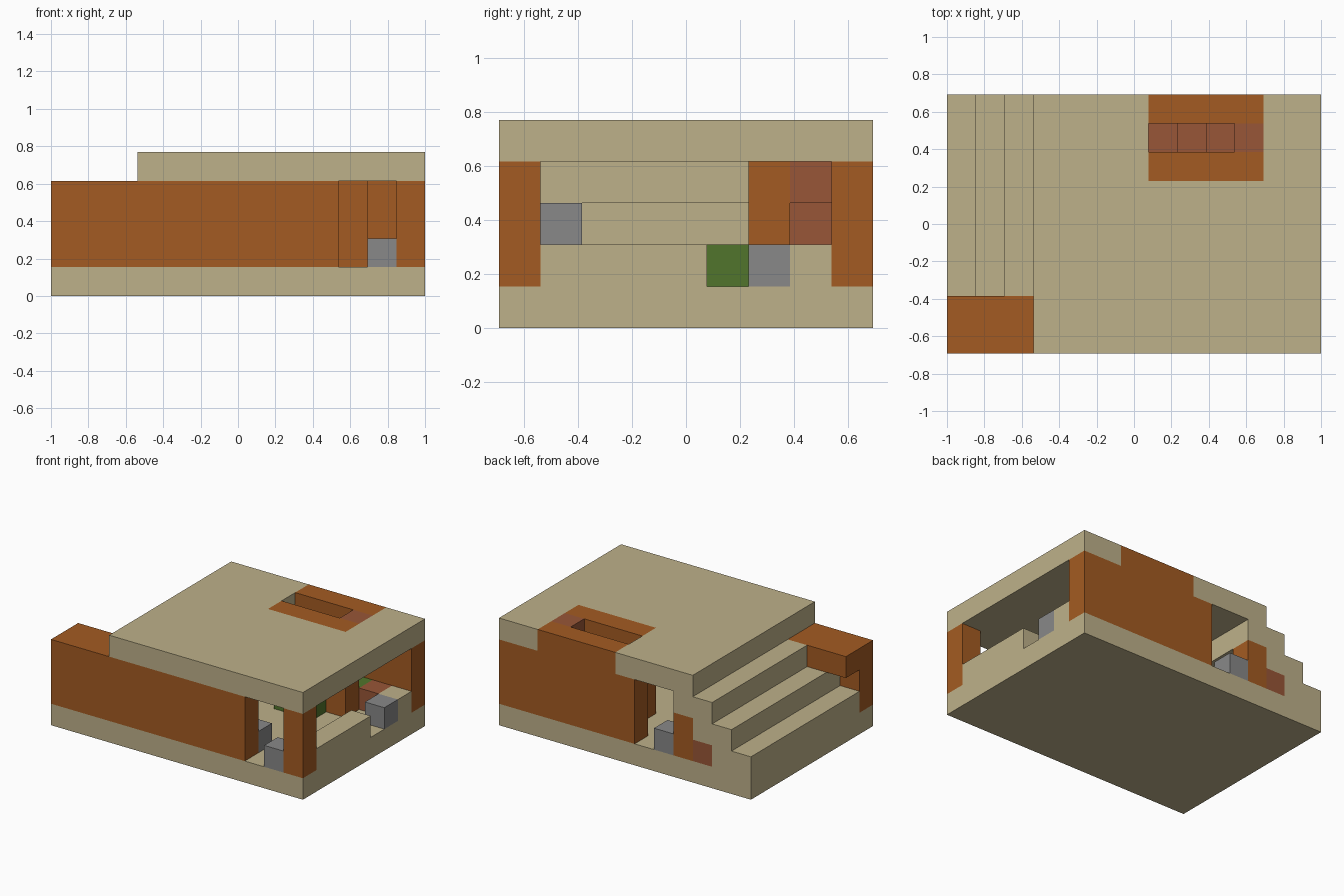
import bpy, bmesh, math
from mathutils import Vector

cube = bpy.data.objects.get("Cube")
if cube:
    bpy.data.objects.remove(cube, do_unlink=True)

U = 2 / 13                          # one block
ORIGIN = Vector((-6.5, -4.5, 0))    # the house is 13 x 9 x 5 blocks


def material(name, rgb):
    m = bpy.data.materials.new(name)
    m.use_nodes = True
    m.diffuse_color = (*rgb, 1)
    m.node_tree.nodes["Principled BSDF"].inputs["Base Color"].default_value = (*rgb, 1)
    return m


sand = material("sandstone", (0.515, 0.440, 0.254))
clay = material("orange clay", (0.371, 0.105, 0.016))
brick = material("red brown", (0.314, 0.093, 0.038))
grey = material("grey stone", (0.246, 0.246, 0.246))
green = material("green", (0.083, 0.178, 0.025))

blocks = {}     # cell -> part name
colours = {}    # part name -> material


def fill(part, mat, x, y, z):
    """Fill inclusive block ranges; later parts replace earlier ones."""
    colours[part] = mat
    for i in range(x[0], x[-1] + 1):
        for j in range(y[0], y[-1] + 1):
            for k in range(z[0], z[-1] + 1):
                blocks[i, j, k] = part


def carve(x, y, z):
    for c in list(blocks):
        if all(r[0] <= v <= r[-1] for v, r in zip(c, (x, y, z))):
            del blocks[c]


# Floor slab and flat roof
fill("floor_slab", sand, (0, 12), (0, 8), (0,))
fill("roof_slab", sand, (3, 12), (0, 8), (4,))

# Front and back walls with their doorways
fill("front_wall", clay, (0, 9), (0,), (1, 3))
fill("front_left_post", clay, (12,), (0,), (1, 3))
fill("back_wall", clay, (6, 12), (8,), (1, 3))
fill("stair_end_post", clay, (3,), (8,), (1, 2))
fill("stair_end_block", brick, (2,), (8,), (1,))

# Low wall on the open side, with a gap for the door
fill("low_side_wall", sand, (12,), (1, 4), (1,))
fill("low_side_wall_end", sand, (12,), (7,), (1,))

# Outer staircase, two blocks thick
fill("outer_stairs", sand, (0,), (1, 8), (1,))
for step in (1, 2, 3):
    fill("outer_stairs", sand, (step,), (1, 8), (step, min(step + 1, 3)))

# Landing beside the stairs
fill("landing", clay, (0, 2), (1,), (3,))

# Stairwell surround in the roof and the wall beneath it
fill("stairwell_surround", clay, (7, 10), (6, 8), (4,))
carve((7, 9), (7,), (4,))
fill("stairwell_wall", clay, (7, 10), (6,), (1, 3))

# Inner staircase
fill("inner_stairs", brick, (7,), (7,), (1,))
for step in (1, 2, 3):
    fill("inner_stairs", brick, (step + 7,), (7,), (step, step + 1))

# Furniture
fill("bed_cover", green, (10,), (7,), (1,))
fill("bed_end", brick, (11,), (7,), (1,))
fill("green_bench", green, (8, 9), (5,), (1,))
fill("front_door_block", grey, (11,), (0,), (1,))
fill("back_door_block", grey, (4,), (8,), (1,))
fill("side_door_block", grey, (12,), (6,), (1,))
fill("stove", grey, (8, 9), (1,), (1,))
fill("stove_top", grey, (8,), (1,), (2,))


def build(part):
    """Make the exposed skin of one part and merge its flat areas."""
    bm = bmesh.new()
    for cell in [c for c, p in blocks.items() if p == part]:
        centre = Vector(cell) + Vector((0.5, 0.5, 0.5))
        for axis in range(3):
            for sign in (-1, 1):
                n, a = Vector((0, 0, 0)), Vector((0, 0, 0))
                n[axis] = sign
                a[(axis + 1) % 3] = 1
                b = n.cross(a)
                if tuple(int(v) for v in Vector(cell) + n) in blocks:
                    continue
                corners = ((-1, -1), (1, -1), (1, 1), (-1, 1))
                bm.faces.new([bm.verts.new((centre + (n + a * s + b * t) / 2 + ORIGIN) * U)
                              for s, t in corners])
    bmesh.ops.remove_doubles(bm, verts=bm.verts, dist=U / 100)
    bmesh.ops.dissolve_limit(bm, angle_limit=math.radians(1),
                             verts=bm.verts, edges=bm.edges)
    mesh = bpy.data.meshes.new(part)
    bm.to_mesh(mesh)
    bm.free()
    mesh.materials.append(colours[part])
    bpy.context.collection.objects.link(bpy.data.objects.new(part, mesh))


for part in colours:
    build(part)
